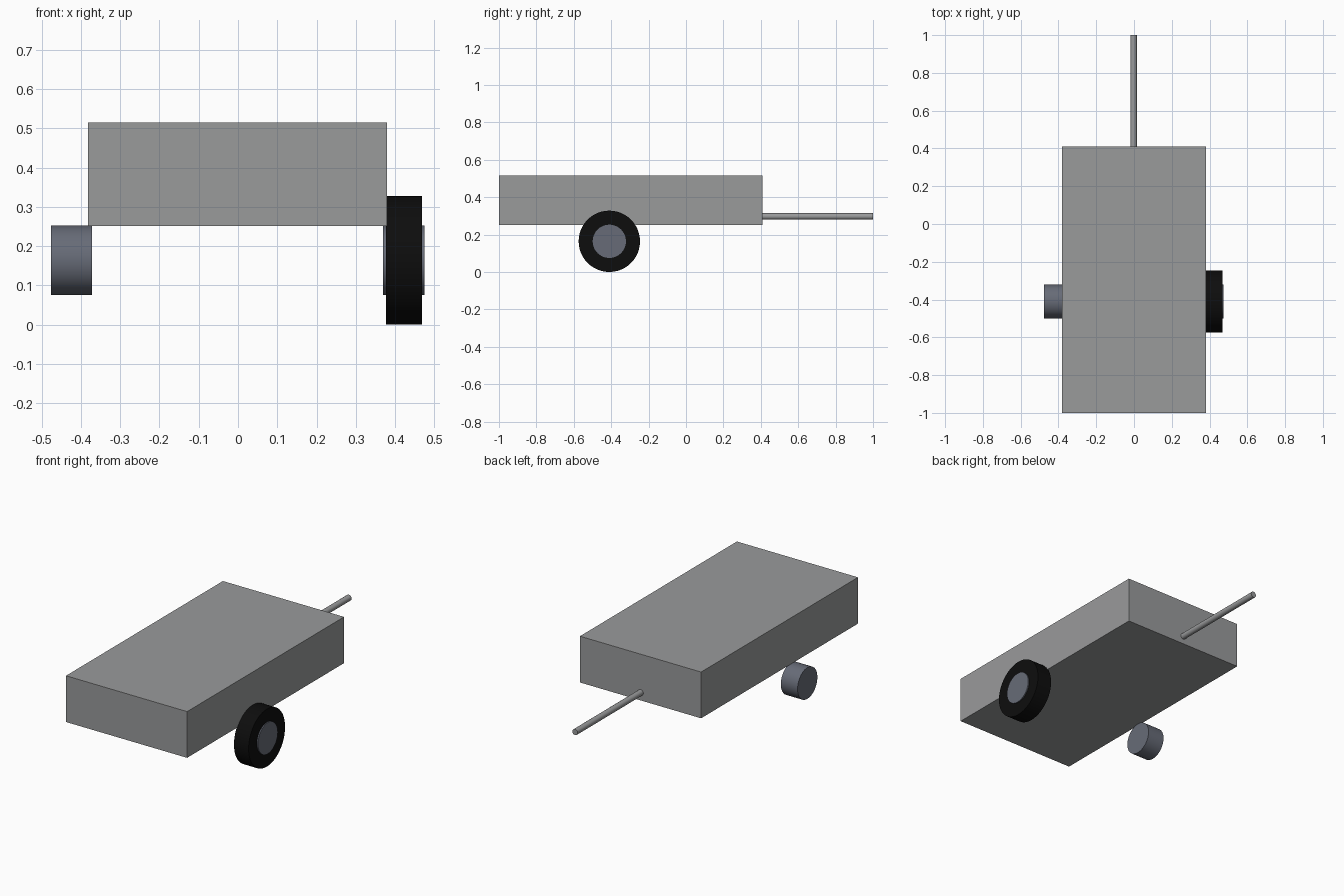
import bpy
import math

default = bpy.data.objects.get("Cube")
if default:
    bpy.data.objects.remove(default, do_unlink=True)


def material(name, color):
    mat = bpy.data.materials.new(name)
    mat.use_nodes = True
    mat.diffuse_color = (*color, 1)
    mat.node_tree.nodes["Principled BSDF"].inputs["Base Color"].default_value = (*color, 1)
    return mat


grey = material("light grey metal", (0.32, 0.325, 0.33))
slate = material("slate grey hub", (0.135, 0.148, 0.185))
black = material("black rubber", (0.004, 0.004, 0.004))


def cylinder(name, radius, length, location, rotation, sides, mat):
    bpy.ops.mesh.primitive_cylinder_add(vertices=sides, radius=radius, depth=length,
                                        location=location, rotation=rotation)
    obj = bpy.context.object
    obj.name = name
    obj.data.materials.append(mat)
    bpy.ops.object.shade_smooth_by_angle(angle=math.radians(35))
    return obj


# Cargo box
bpy.ops.mesh.primitive_cube_add(size=1, location=(-0.001, -0.295, 0.3835))
box = bpy.context.object
box.name = "cargo_box"
box.scale = (0.762, 1.41, 0.263)
bpy.ops.object.transform_apply(location=False, rotation=False, scale=True)
box.data.materials.append(grey)

# Tow bar
cylinder("tow_bar", 0.017, 0.59, (-0.002, 0.705, 0.297),
         (math.pi / 2, 0, 0), 16, grey)

# Wheel hubs on both sides, with a tyre on the left one only
AXLE_Y, AXLE_Z = -0.41, 0.164
ACROSS = (0, math.pi / 2, 0)
for side, x in (("left", 0.4225), ("right", -0.4245)):
    cylinder(side + "_hub", 0.089, 0.105, (x, AXLE_Y, AXLE_Z), ACROSS, 48, slate)
cylinder("left_tyre", 0.164, 0.092, (0.4225, AXLE_Y, AXLE_Z), ACROSS, 48, black)
